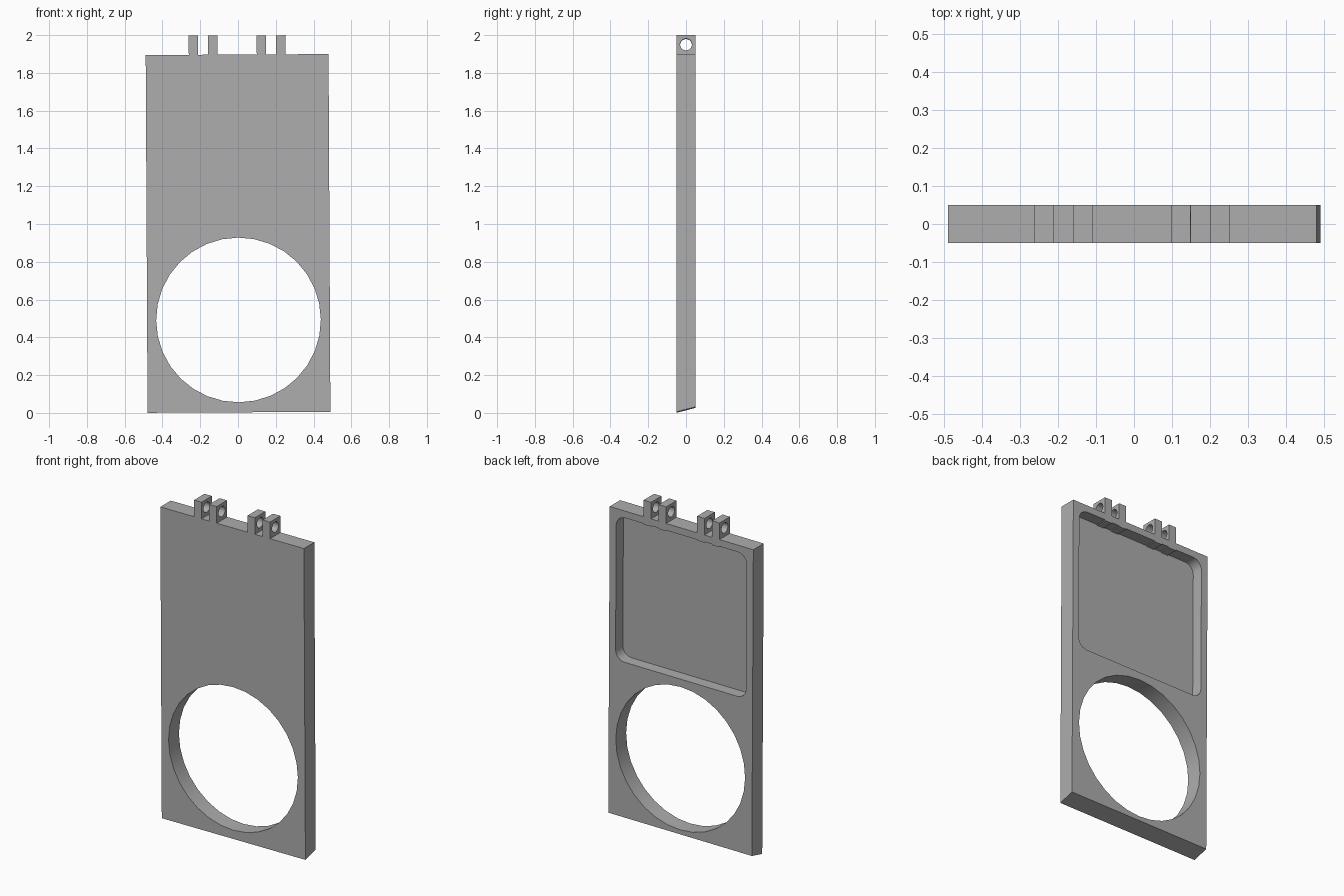
import bpy, bmesh
from math import sin, cos, pi, radians

if "Cube" in bpy.data.objects:
    bpy.data.objects.remove(bpy.data.objects["Cube"], do_unlink=True)

grey = bpy.data.materials.new("mid grey")
grey.use_nodes = True
colour = (0.42, 0.42, 0.42, 1)
grey.diffuse_color = colour
grey.node_tree.nodes["Principled BSDF"].inputs["Base Color"].default_value = colour


def prism(name, outline, sweep):
    """Extrude a closed outline of 3D points along a vector."""
    bm = bmesh.new()
    face = bm.faces.new([bm.verts.new(p) for p in outline])
    ext = bmesh.ops.extrude_face_region(bm, geom=[face])
    moved = [v for v in ext["geom"] if isinstance(v, bmesh.types.BMVert)]
    bmesh.ops.translate(bm, vec=sweep, verts=moved)
    bmesh.ops.recalc_face_normals(bm, faces=bm.faces)
    mesh = bpy.data.meshes.new(name)
    bm.to_mesh(mesh)
    bm.free()
    mesh.materials.append(grey)
    ob = bpy.data.objects.new(name, mesh)
    bpy.context.collection.objects.link(ob)
    return ob


def arc(u, v, r, start, end, steps):
    angles = [start + (end - start) * i / steps for i in range(steps + 1)]
    return [(u + r * cos(a), v + r * sin(a)) for a in angles]


def boolean(target, other, operation):
    mod = target.modifiers.new(operation.lower(), "BOOLEAN")
    mod.operation, mod.object, mod.solver = operation, other, "EXACT"
    bpy.context.view_layer.objects.active = target
    bpy.ops.object.modifier_apply(modifier=mod.name)
    bpy.data.objects.remove(other, do_unlink=True)


half_width, half_depth, top = 0.484, 0.05, 1.897

# Flat panel with a slanted bottom edge
profile = [(-half_depth, 0.003), (half_depth, 0.029), (half_depth, top), (-half_depth, top)]
panel = prism("hinged_panel", [(-half_width, y, z) for y, z in profile], (2 * half_width, 0, 0))

# Large round opening
ring = arc(0, 0.492, 0.436, 0, 2 * pi, 32)[:-1]
boolean(panel, prism("opening_cutter", [(x, -0.2, z) for x, z in ring], (0, 0.4, 0)), "DIFFERENCE")

# Rounded square pocket in the back
size, radius, middle = 0.44, 0.06, 1.415
inner = size - radius
pocket = []
for i, (sx, sz) in enumerate([(1, 1), (-1, 1), (-1, -1), (1, -1)]):
    pocket += arc(sx * inner, middle + sz * inner, radius, i * pi / 2, (i + 1) * pi / 2, 6)
boolean(panel, prism("pocket_cutter", [(x, -0.02, z) for x, z in pocket], (0, 0.2, 0)), "DIFFERENCE")

# Two pairs of hinge lugs, each bored through for the pin
lug_profile = [(-half_depth, 1.85), (half_depth, 1.85), (half_depth, 1.998), (-half_depth, 1.998)]
bore = arc(0, 1.949, 0.031, 0, 2 * pi, 32)[:-1]
for x in (-0.256, -0.154, 0.104, 0.206):
    lug = prism("hinge_lug", [(x, y, z) for y, z in lug_profile], (0.05, 0, 0))
    boolean(lug, prism("pin_cutter", [(x - 0.02, y, z) for y, z in bore], (0.09, 0, 0)), "DIFFERENCE")
    boolean(panel, lug, "UNION")

# Slight lean about the panel centre
for v in panel.data.vertices:
    v.co.z -= 1
panel.location.z = 1
panel.rotation_euler.y = radians(-0.3)

panel.select_set(True)
bpy.ops.object.shade_smooth_by_angle(angle=radians(30))
